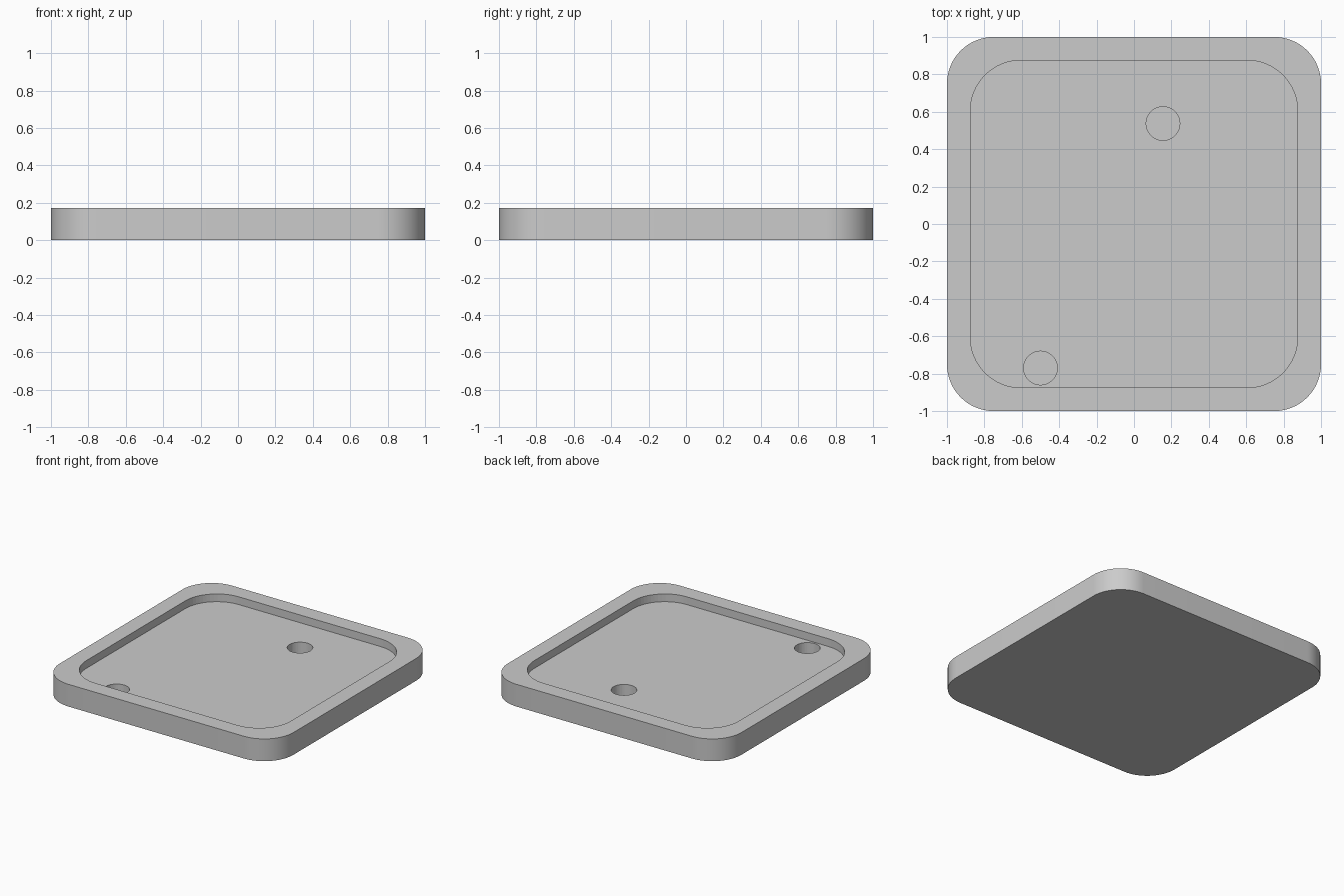
import bpy, bmesh
from math import pi, cos, sin

if "Cube" in bpy.data.objects:
    bpy.data.objects.remove(bpy.data.objects["Cube"])

HEIGHT = 0.172
POCKET_FLOOR = 0.112
HOLE_FLOOR = 0.02


def rounded_square(half, radius, steps=16):
    """Counter-clockwise outline with rounded corners."""
    c = half - radius
    pts = []
    for i, (sx, sy) in enumerate([(1, 1), (-1, 1), (-1, -1), (1, -1)]):
        for k in range(steps + 1):
            a = (i + k / steps) * pi / 2
            pts.append((sx * c + radius * cos(a), sy * c + radius * sin(a)))
    return pts


def circle(x, y, radius, sides=48):
    return [(x + radius * cos(2 * pi * k / sides), y + radius * sin(2 * pi * k / sides))
            for k in range(sides)]


def prism(name, outline, z0, z1):
    """Extrude an outline from z0 up to z1."""
    bm = bmesh.new()
    base = bm.faces.new([bm.verts.new((x, y, z0)) for x, y in outline])
    top = bmesh.ops.extrude_face_region(bm, geom=[base])["geom"]
    verts = [g for g in top if isinstance(g, bmesh.types.BMVert)]
    bmesh.ops.translate(bm, verts=verts, vec=(0, 0, z1 - z0))
    bmesh.ops.recalc_face_normals(bm, faces=bm.faces)
    mesh = bpy.data.meshes.new(name)
    bm.to_mesh(mesh)
    bm.free()
    obj = bpy.data.objects.new(name, mesh)
    bpy.context.collection.objects.link(obj)
    return obj


# Tray body
tray = prism("tray", rounded_square(1.0, 0.25), 0, HEIGHT)

# Shallow pocket and two blind round holes in its floor
cutters = [
    prism("pocket_cutter", rounded_square(0.875, 0.27), POCKET_FLOOR, HEIGHT + 0.1),
    prism("hole_cutter_back", circle(0.155, 0.537, 0.09), HOLE_FLOOR, HEIGHT + 0.05),
    prism("hole_cutter_front", circle(-0.5, -0.77, 0.09), HOLE_FLOOR, HEIGHT + 0.05),
]
for cutter in cutters:
    cutter.hide_render = True
    cutter.hide_set(True)
    mod = tray.modifiers.new(cutter.name, "BOOLEAN")
    mod.operation = "DIFFERENCE"
    mod.solver = "EXACT"
    mod.object = cutter

# Smooth rounded corners, crisp edges
bpy.context.view_layer.objects.active = tray
tray.select_set(True)
bpy.ops.object.shade_smooth_by_angle()
